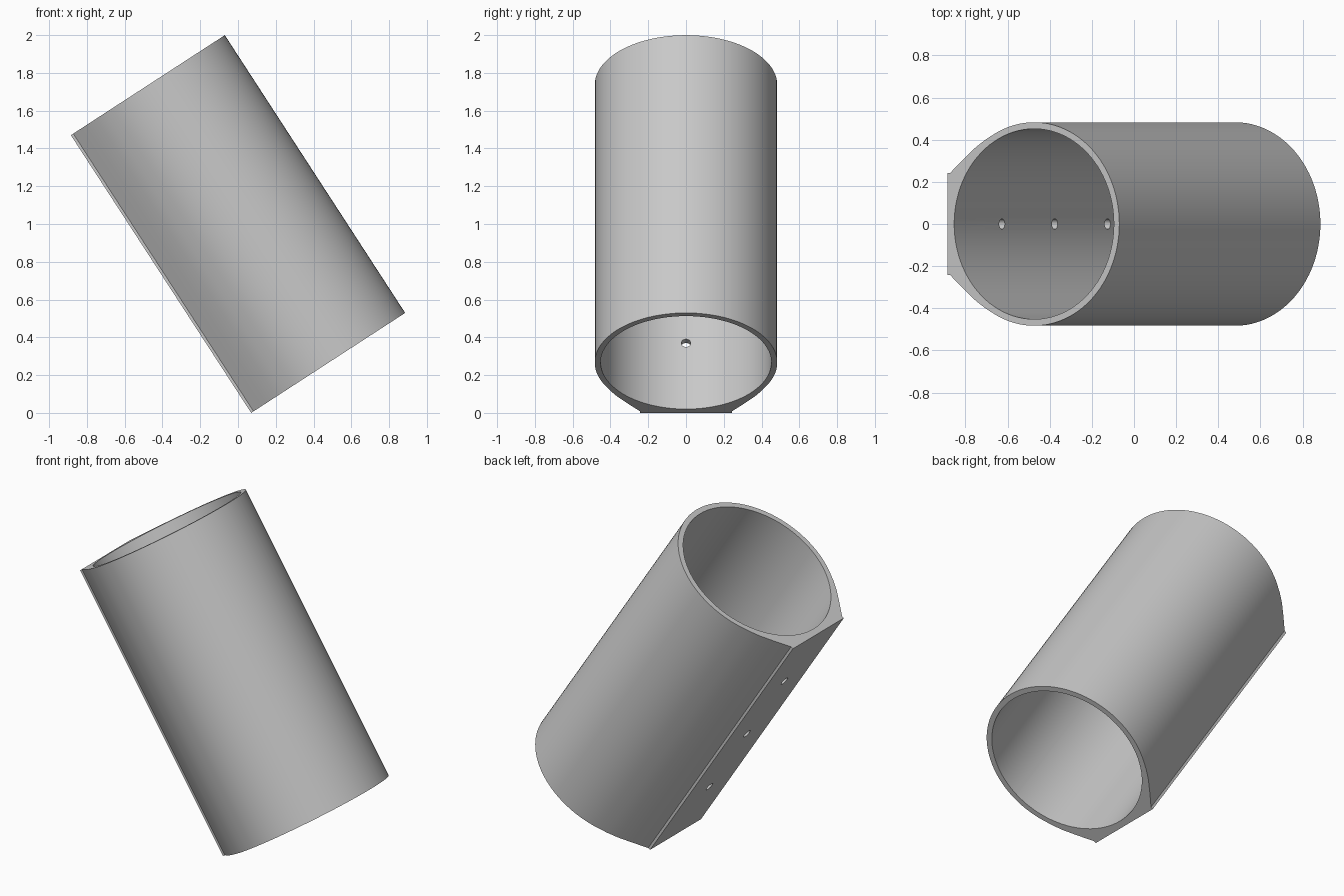
import bpy, bmesh
from math import sin, cos, radians
from mathutils import Matrix

cube = bpy.data.objects.get("Cube")
if cube:
    bpy.data.objects.remove(cube, do_unlink=True)

TILT = radians(-33)
LENGTH = 1.753
R_OUT, R_IN = 0.483, 0.452
FLAT = 0.489          # distance from the axis to the mounting flat
HOLE_R, HOLE_STEP = 0.025, 0.46

grey = bpy.data.materials.new("plain grey")
grey.use_nodes = True
colour = (0.58, 0.58, 0.58, 1)
grey.diffuse_color = colour
grey.node_tree.nodes["Principled BSDF"].inputs["Base Color"].default_value = colour


def prism(name, points, length):
    """Extrude a closed outline along local z, centred on the origin."""
    bm = bmesh.new()
    face = bm.faces.new([bm.verts.new((x, y, -length / 2)) for x, y in points])
    top = bmesh.ops.extrude_face_region(bm, geom=[face])["geom"]
    bmesh.ops.translate(bm, vec=(0, 0, length),
                        verts=[v for v in top if isinstance(v, bmesh.types.BMVert)])
    bmesh.ops.recalc_face_normals(bm, faces=bm.faces)
    mesh = bpy.data.meshes.new(name)
    bm.to_mesh(mesh)
    bm.free()
    mesh.materials.append(grey)
    obj = bpy.data.objects.new(name, mesh)
    bpy.context.collection.objects.link(obj)
    return obj


def arc(radius, start, end, steps):
    """Points on a circle, with angles measured from -x towards +y."""
    angles = [radians(start + (end - start) * i / steps) for i in range(steps + 1)]
    return [(-radius * cos(a), radius * sin(a)) for a in angles]


# Outline: round body blending into a flat mounting foot with a small lip
foot = [(-FLAT, 0.243), (-0.474, 0.243), (-0.40, 0.307), (-0.33, 0.364), (-0.277, 0.399)]
mirrored = [(x, -y) for x, y in reversed(foot)]
tube = prism("tube_body", foot + arc(R_OUT, 62, 298, 72) + mirrored, LENGTH)

# Bore and three screw holes through the flat
cutters = [prism("bore_cutter", arc(R_IN, 0, 360, 96)[:-1], LENGTH + 0.2)]
for i in (-1, 0, 1):
    hole = prism("hole_cutter", arc(HOLE_R, 0, 360, 24)[:-1], 0.3)
    hole.data.transform(Matrix.Translation((-FLAT, 0, i * HOLE_STEP))
                        @ Matrix.Rotation(radians(90), 4, "Y"))
    cutters.append(hole)

bpy.ops.object.select_all(action="DESELECT")
bpy.context.view_layer.objects.active = tube
tube.select_set(True)
for cutter in cutters:
    cutter.hide_render = True
    mod = tube.modifiers.new("cut", "BOOLEAN")
    mod.operation = "DIFFERENCE"
    mod.solver = "EXACT"
    mod.object = cutter
    bpy.ops.object.modifier_apply(modifier=mod.name)
    bpy.data.objects.remove(cutter, do_unlink=True)

# Lean the tube over and stand it on the ground
tube.data.transform(Matrix.Rotation(TILT, 4, "Y"))
xs = [v.co.x for v in tube.data.vertices]
low = min(v.co.z for v in tube.data.vertices)
tube.data.transform(Matrix.Translation((-(min(xs) + max(xs)) / 2, 0, -low)))
bpy.ops.object.shade_smooth_by_angle(angle=radians(25))
